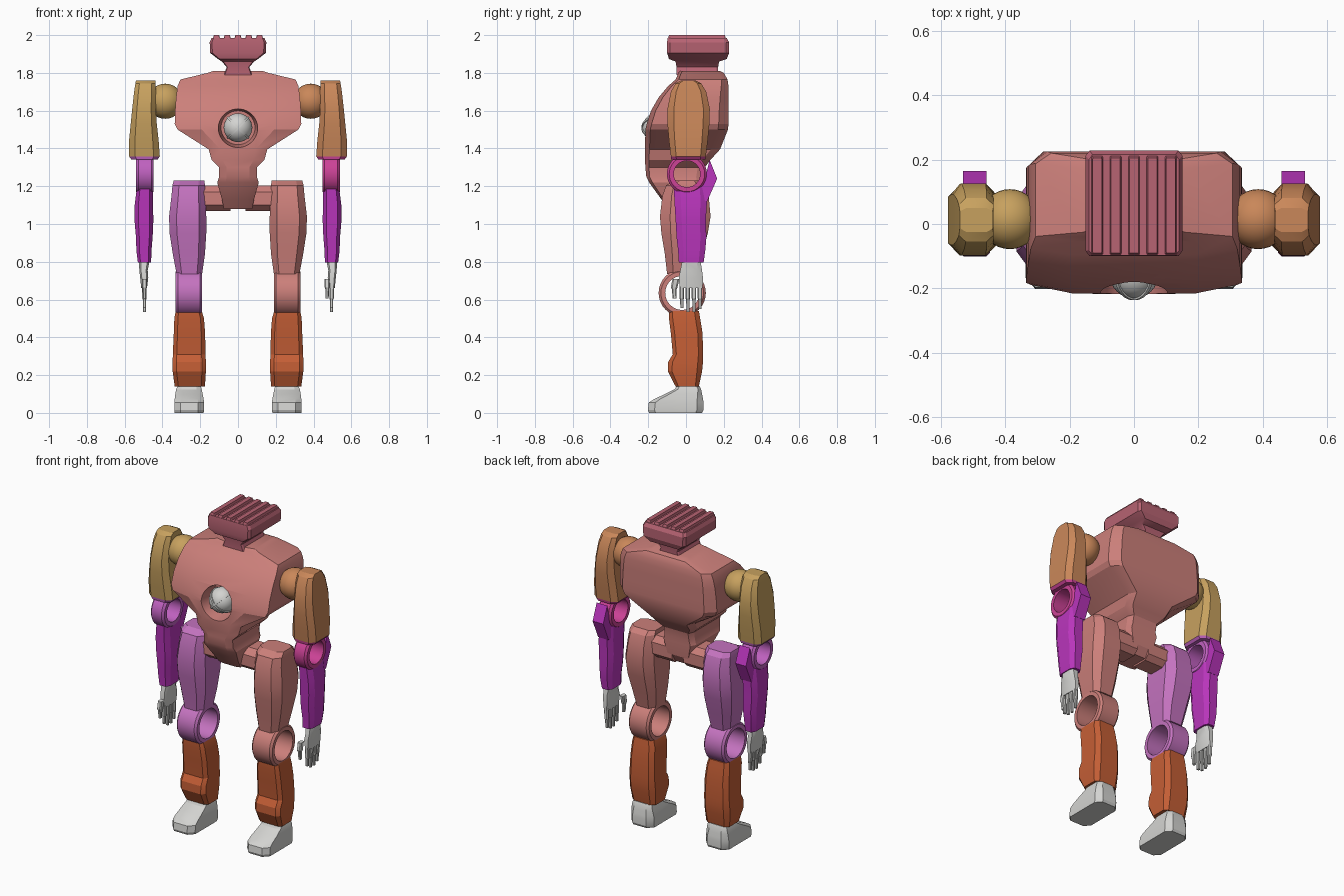
import bpy, bmesh, math
from mathutils import Vector, Matrix

if "Cube" in bpy.data.objects:
    bpy.data.objects.remove(bpy.data.objects["Cube"], do_unlink=True)


def colour(name, r, g, b):
    m = bpy.data.materials.new(name)
    m.use_nodes = True
    lin = [((c + 0.055) / 1.055) ** 2.4 for c in (r, g, b)] + [1]
    m.diffuse_color = lin
    m.node_tree.nodes["Principled BSDF"].inputs["Base Color"].default_value = lin
    return m


salmon = colour("salmon", .80, .50, .48)
rose = colour("rose", .72, .39, .45)
grey = colour("light grey", .83, .83, .82)
tan = colour("tan", .78, .63, .37)
amber = colour("amber brown", .79, .53, .35)
pink = colour("hot pink", .80, .26, .59)
violet = colour("violet", .75, .38, .75)
magenta = colour("magenta purple", .73, .21, .74)
lavender = colour("lavender", .77, .45, .75)
rust = colour("rust", .77, .37, .21)


def finish(name, bm, mat):
    bmesh.ops.recalc_face_normals(bm, faces=bm.faces)
    me = bpy.data.meshes.new(name)
    bm.to_mesh(me)
    bm.free()
    me.materials.append(mat)
    ob = bpy.data.objects.new(name, me)
    bpy.context.collection.objects.link(ob)
    return ob


def skin(name, loops, mat, closed=False):
    """Bridge equal loops of points; cap the ends unless closed."""
    bm = bmesh.new()
    rows = [[bm.verts.new(p) for p in loop] for loop in loops]
    n = len(rows[0])
    pairs = list(zip(rows, rows[1:])) + ([(rows[-1], rows[0])] if closed else [])
    for a, b in pairs:
        for i in range(n):
            j = (i + 1) % n
            bm.faces.new((a[i], a[j], b[j], b[i]))
    if not closed:
        bm.faces.new(rows[0])
        bm.faces.new(rows[-1])
    return finish(name, bm, mat)


def loft(name, sections, mat, s=1, front=(.2, .2), back=(.2, .2)):
    """Stack chamfered sections (z, x0, x1, y0, y1)."""
    loops = []
    for z, x0, x1, y0, y1 in sections:
        w, d = x1 - x0, y1 - y0
        fx, fy, bx, by = front[0] * w, front[1] * d, back[0] * w, back[1] * d
        pts = [(x0 + fx, y0), (x1 - fx, y0), (x1, y0 + fy), (x1, y1 - by),
               (x1 - bx, y1), (x0 + bx, y1), (x0, y1 - by), (x0, y0 + fy)]
        loops.append([(s * x, y, z) for x, y in pts])
    return skin(name, loops, mat)


def prism(name, profile, x0, x1, mat, s=1):
    """Extrude a (y, z) profile along x."""
    return skin(name, [[(s * x, y, z) for y, z in profile] for x in (x0, x1)], mat)


def ring(name, x0, x1, y, z, outer, inner, mat, s=1, n=32):
    def circle(x, r):
        return [(s * x, y + r * math.cos(i * math.tau / n),
                 z + r * math.sin(i * math.tau / n)) for i in range(n)]
    b = .012
    return skin(name, [circle(x0, inner), circle(x0, outer - b), circle(x0 + b, outer),
                       circle(x1 - b, outer), circle(x1, outer - b), circle(x1, inner)],
                mat, closed=True)


def ball(name, loc, r, mat):
    bm = bmesh.new()
    bmesh.ops.create_uvsphere(bm, u_segments=32, v_segments=16, radius=r,
                              matrix=Matrix.Translation(loc))
    return finish(name, bm, mat)


# Torso: tapered chest and belly
torso = loft("torso", [(z, -w, w, f, b) for z, w, f, b in [
    (1.08, .075, -.09, .05), (1.13, .085, -.13, .08), (1.22, .11, -.195, .09),
    (1.25, .10, -.21, .09), (1.30, .10, -.215, .10), (1.34, .14, -.217, .13),
    (1.395, .155, -.217, .18), (1.50, .32, -.215, .222), (1.53, .335, -.208, .225),
    (1.60, .333, -.185, .225), (1.67, .328, -.145, .225), (1.73, .32, -.095, .225),
    (1.765, .305, -.055, .22), (1.80, .16, -.04, .20), (1.81, .13, -.03, .18)]],
    salmon, front=(.2, .06), back=(.08, .12))

# Chest socket cut
bm = bmesh.new()
bmesh.ops.create_cone(bm, cap_ends=True, segments=40, radius1=.09, radius2=.115, depth=.16,
                      matrix=Matrix.Translation((0, -.20, 1.51)) @ Matrix.Rotation(math.pi / 2, 4, 'X'))
cutter = finish("socket_cutter", bm, salmon)
cutter.hide_render = True
mod = torso.modifiers.new("socket", 'BOOLEAN')
mod.operation, mod.object, mod.solver = 'DIFFERENCE', cutter, 'EXACT'
bpy.context.view_layer.objects.active = torso
bpy.ops.object.modifier_apply(modifier=mod.name)
bpy.data.objects.remove(cutter, do_unlink=True)

# Chest orb with crossed bands
orb = Vector((0, -.155, 1.51))
ball("chest_orb", orb, .076, grey)
for k in (1, -1):
    turn = Matrix.Rotation(k * math.pi / 4, 4, 'Y')
    loops = []
    for r, h in ((.07, -.006), (.081, -.006), (.081, .006), (.07, .006)):
        loops.append([orb + turn @ Vector((r * math.cos(i * math.tau / 40),
                                           r * math.sin(i * math.tau / 40), h)) for i in range(40)])
    skin("orb_band", loops, grey, closed=True)

# Head and neck, with ribs on top
loft("head", [(z, -w, w, f, b) for z, w, f, b in [
    (1.79, .075, -.05, .17), (1.83, .06, -.05, .17), (1.86, .085, -.055, .175),
    (1.873, .105, -.09, .215), (1.905, .147, -.10, .228), (1.962, .15, -.10, .228),
    (1.985, .14, -.097, .215)]], rose, front=(.04, .05), back=(.04, .05))
for i in range(-2, 3):
    x = i * .057
    loft("head_rib", [(1.98, x - .019, x + .019, -.096, .212),
                      (2.0, x - .014, x + .014, -.09, .205)], rose, front=(0.05, .01), back=(.05, .01))

# Limbs, one set per side
for side, s, arm_mat, elbow_mat, thigh_mat in (
        ("left", 1, amber, pink, salmon), ("right", -1, tan, violet, lavender)):
    # Arm
    ball(side + "_shoulder", (s * .385, .015, 1.65), .093, arm_mat)
    loft(side + "_upper_arm", [
        (1.76, .437, .54, -.025, .05), (1.745, .436, .543, -.055, .08),
        (1.70, .435, .55, -.08, .107), (1.61, .435, .56, -.098, .126),
        (1.53, .43, .568, -.098, .124), (1.44, .42, .577, -.09, .115),
        (1.358, .414, .577, -.08, .105)], arm_mat, s, (.2, .15), (.2, .15))
    loft(side + "_elbow_cuff", [(1.358, .414, .577, -.08, .105), (1.342, .425, .565, -.078, .102)],
         elbow_mat, s, (.2, .15), (.2, .15))
    ring(side + "_elbow", .447, .54, .005, 1.265, .106, .07, elbow_mat, s)
    loft(side + "_forearm", [
        (1.195, .45, .535, -.065, .11), (1.10, .45, .547, -.06, .11),
        (1.02, .448, .548, -.055, .105), (.93, .452, .54, -.05, .108),
        (.86, .458, .538, -.042, .102), (.795, .46, .53, -.038, .093)], magenta, s)
    prism(side + "_elbow_spur", [(.125, 1.34), (.165, 1.24), (.112, 1.12), (.03, 1.14),
                                 (.05, 1.185), (.098, 1.23)], .457, .53, magenta, s)
    # Hand
    loft(side + "_palm", [
        (.795, .47, .525, -.022, .078), (.755, .478, .522, -.03, .085),
        (.715, .475, .518, -.038, .09), (.66, .482, .512, -.034, .088)], grey, s)
    for i in range(4):
        y = -.022 + i * .032
        tip = (.555, .535, .535, .55)[i]
        loft(side + "_finger", [(.67, .484, .51, y - .012, y + .012),
                                (.605, .484, .507, y - .012, y + .012),
                                (.60, .486, .504, y - .009, y + .009),
                                (tip, .486, .502, y - .008, y + .008)], grey, s)
    tx = .472 if s > 0 else .495
    loft(side + "_thumb", [(.71, tx - .013, tx + .013, -.072, -.035),
                           (.665, tx - .013, tx + .013, -.08, -.045),
                           (.655, tx - .01, tx + .01, -.075, -.05),
                           (.605, tx - .008, tx + .008, -.07, -.05)], grey, s)
    # Leg
    prism(side + "_hip", [(-.085, 1.10), (-.085, 1.17), (-.05, 1.205), (.05, 1.205),
                          (.08, 1.17), (.08, 1.10), (.05, 1.07), (-.05, 1.07)], .04, .2, salmon, s)
    loft(side + "_thigh", [
        (1.23, .178, .34, -.06, .07), (1.205, .175, .347, -.105, .10),
        (1.15, .172, .352, -.125, .12), (1.04, .168, .365, -.138, .13),
        (.95, .168, .362, -.13, .115), (.84, .175, .345, -.112, .085),
        (.735, .19, .325, -.10, .06)], thigh_mat, s)
    ring(side + "_knee", .19, .33, -.02, .635, .125, .09, thigh_mat, s)
    loft(side + "_shin", [
        (.54, .192, .33, -.09, .068), (.50, .18, .337, -.09, .075),
        (.42, .174, .34, -.08, .088), (.31, .172, .345, -.07, .09),
        (.27, .17, .346, -.094, .09), (.22, .17, .346, -.096, .085),
        (.14, .175, .335, -.055, .068)], rust, s, (.12, .12), (.15, .15))
    loft(side + "_foot", [
        (0, .182, .335, -.195, .085), (.015, .18, .337, -.202, .093),
        (.055, .18, .337, -.197, .093), (.075, .182, .335, -.165, .09),
        (.10, .187, .332, -.11, .085), (.125, .192, .327, -.06, .08),
        (.142, .197, .32, -.05, .072)], grey, s, (.2, .12), (.2, .12))

# Soft shading on round parts, crisp edges elsewhere
for ob in bpy.context.scene.objects:
    ob.select_set(ob.type == 'MESH')
bpy.context.view_layer.objects.active = torso
bpy.ops.object.shade_smooth_by_angle(angle=math.radians(22))
